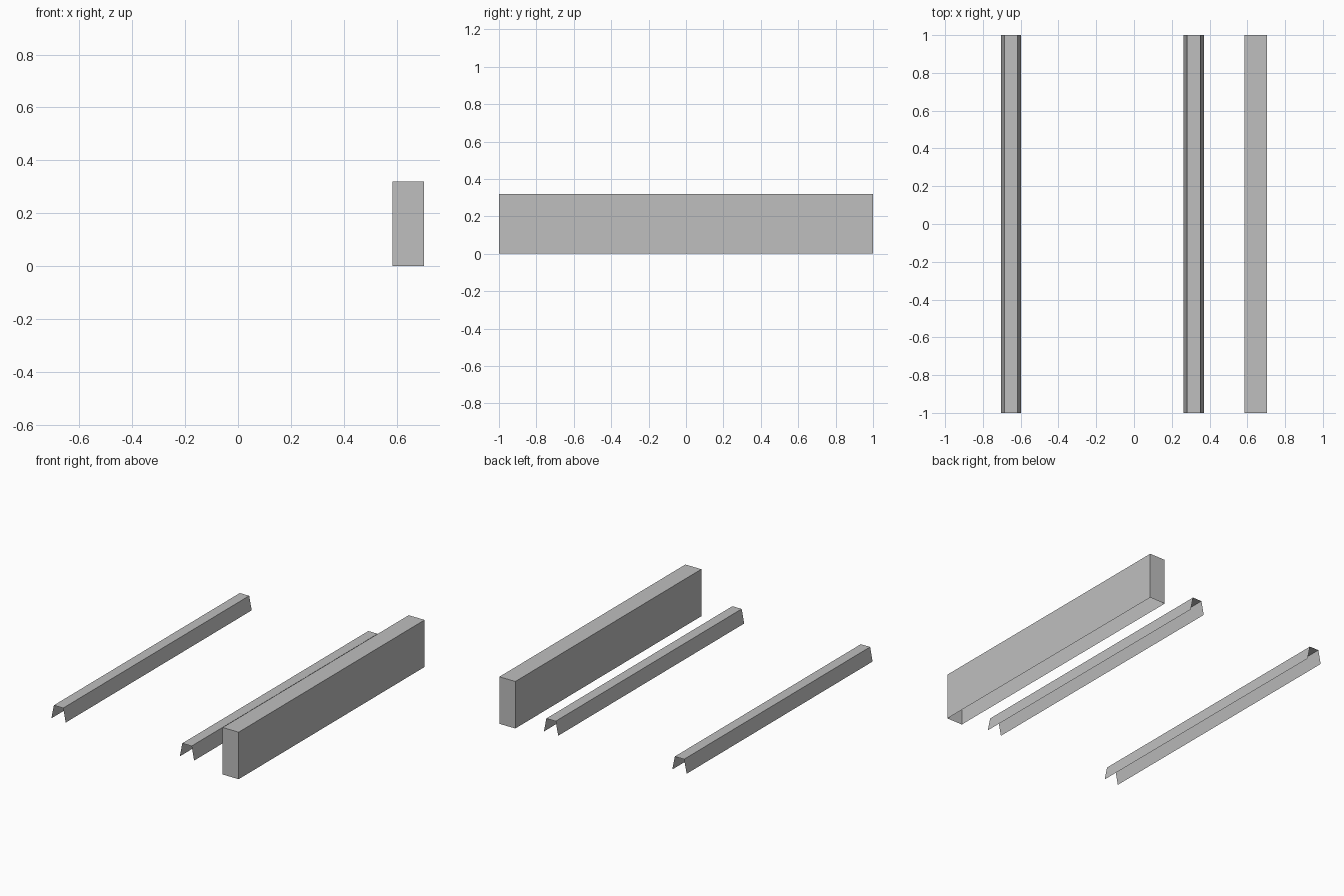
import bpy

cube = bpy.data.objects.get("Cube")
if cube:
    bpy.data.objects.remove(cube, do_unlink=True)

HALF_LENGTH = 1.0

grey = bpy.data.materials.new("plain_grey")
grey.use_nodes = True
colour = (0.52, 0.52, 0.52, 1.0)
grey.diffuse_color = colour
grey.node_tree.nodes["Principled BSDF"].inputs["Base Color"].default_value = colour


def channel(name, centre_x, half_top, half_bottom, bottom, top, capped=False):
    """Thin downward-open channel along y, with optional closed ends."""
    profile = [(-half_bottom, bottom), (-half_top, top),
               (half_top, top), (half_bottom, bottom)]
    n = len(profile)
    verts = [(x, y, z) for y in (-HALF_LENGTH, HALF_LENGTH) for x, z in profile]
    faces = [(i, i + n, i + n + 1, i + 1) for i in range(n - 1)]
    if capped:
        faces += [tuple(range(n)), tuple(reversed(range(n, 2 * n)))]
    mesh = bpy.data.meshes.new(name)
    mesh.from_pydata(verts, [], faces)
    mesh.materials.append(grey)
    obj = bpy.data.objects.new(name, mesh)
    obj.location.x = centre_x
    bpy.context.collection.objects.link(obj)
    return obj


# Two flared rails, open underneath and at both ends
for rail_name, rail_x in (("right_rail", -0.651), ("left_rail", 0.316)):
    channel(rail_name, rail_x, 0.035, 0.054, 0.037, 0.131)

# Tall beam cover with closed ends and an open underside
channel("beam_cover", 0.645, 0.06, 0.06, 0.0, 0.32, capped=True)
